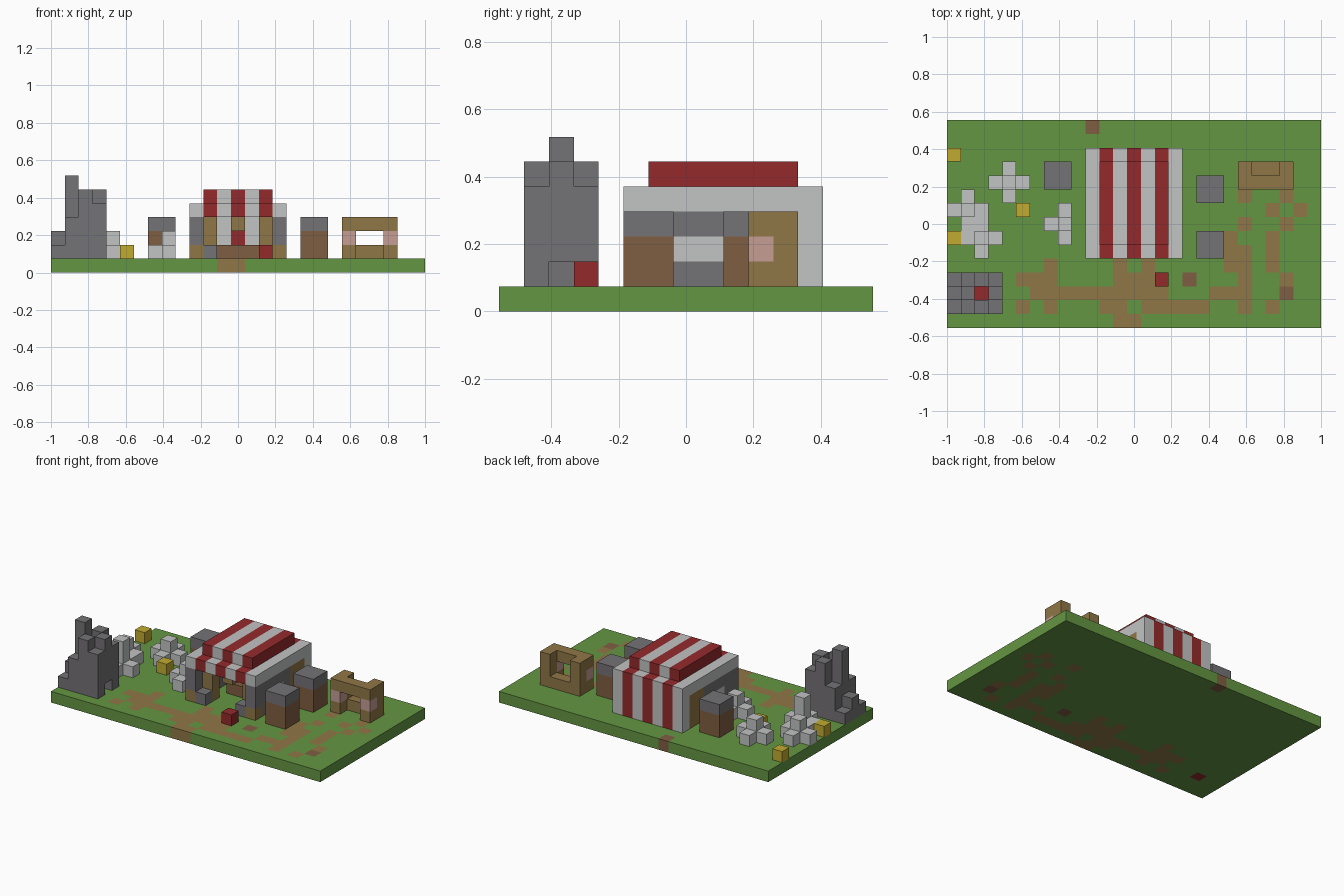
import bpy, bmesh
from mathutils import Vector

cube = bpy.data.objects.get("Cube")
if cube:
    bpy.data.objects.remove(cube, do_unlink=True)

NX, NY = 27, 15
U = 2 / NX  # block size


def linear(c):
    c /= 255
    return c / 12.92 if c <= 0.04045 else ((c + 0.055) / 1.055) ** 2.4


def material(name, *rgb):
    m = bpy.data.materials.new(name)
    m.use_nodes = True
    colour = [linear(c) for c in rgb] + [1]
    m.diffuse_color = colour
    m.node_tree.nodes["Principled BSDF"].inputs["Base Color"].default_value = colour
    return m


MATS = {
    "grass": material("grass green", 100, 150, 66),
    "path": material("path tan", 144, 119, 70),
    "soil": material("soil brown", 128, 94, 66),
    "stone": material("dark stone", 116, 114, 117),
    "pale": material("pale grey", 194, 195, 195),
    "red": material("deep red", 148, 42, 44),
    "gold": material("gold yellow", 192, 171, 48),
    "pink": material("dusty pink", 198, 157, 148),
}

parts = {}   # part name -> {cell: colour}
world = set()


def box(part, colour, x, y, z):
    """Fill a range of cells; each axis is one index or an inclusive pair."""
    spans = [range(a, a + 1) if isinstance(a, int) else range(a[0], a[1] + 1) for a in (x, y, z)]
    for i in spans[0]:
        for j in spans[1]:
            for k in spans[2]:
                c = colour(i) if callable(colour) else colour
                parts.setdefault(part, {})[i, j, k] = c
                world.add((i, j, k))


def stripe(i):
    return "red" if i in (11, 13, 15) else "pale"


# Ground slab, mapped from back row to front row
GROUND = [
    "..........d",
    "",
    "",
    "",
    "",
    ".....................t..t",
    ".......................t.t",
    ".....................t..t",
    "....................t..t",
    "....................tt.t",
    ".......t....t.t.....tt.t",
    ".....ttt....ttt..d...t..t",
    "..r...tttttttttt...ttt..d",
    ".....t.t...tt.ttttt..t.t",
    "............tt",
]
KEY = {".": "grass", "t": "path", "d": "soil", "r": "red"}
for row, text in enumerate(GROUND):
    for i, ch in enumerate(text.ljust(NX, ".")):
        box("ground", KEY[ch], i, NY - 1 - row, 0)

# Ruined tower with an open shaft and a doorway
HEIGHTS = [(1, 2, 1), (3, 6, 3), (5, 0, 5), (4, 5, 4)]
for i, column in enumerate(HEIGHTS):
    for j, h in enumerate(column):
        if h:
            box("tower", "stone", i, j + 1, (1, h))
del parts["tower"][3, 2, 1]
world.discard((3, 2, 1))

# Pale rock clusters: a tall middle with four low arms
for n, (i, j, h) in enumerate([(4, 10, 2), (1, 8, 2), (2, 6, 3), (8, 7, 2)]):
    name = f"rock_cluster_{n + 1}"
    box(name, "pale", i, j, (1, h))
    for di, dj in ((1, 0), (-1, 0), (0, 1), (0, -1)):
        if (i + di, j + dj) != (9, 7):
            box(name, "pale", i + di, j + dj, 1)

# Single crates
for n, (i, j) in enumerate([(0, 6), (0, 12), (5, 8)]):
    box(f"gold_crate_{n + 1}", "gold", i, j, 1)
box("red_crate", "red", 15, 3, 1)

# Brown stacks with stone caps
for n, (i, j) in enumerate([(7, 10), (18, 9), (18, 5)]):
    box(f"stack_{n + 1}", "soil", (i, i + 1), (j, j + 1), (1, 2))
    box(f"stack_{n + 1}", "stone", (i, i + 1), (j, j + 1), 3)

# Striped tent: roof, raised ridge and back wall
box("tent_roof", stripe, (10, 16), (5, 12), 4)
box("tent_ridge", stripe, (11, 15), (6, 11), 5)
box("tent_back", stripe, (10, 16), 12, (1, 3))

# Tent side walls with pale windows, front posts and steps
for i, inner in ((10, 11), (16, 15)):
    box("tent_side", "stone", i, (5, 9), (1, 3))
    box("tent_side", "pale", i, (7, 8), 2)
    box("tent_side", "path", i, (10, 11), (1, 3))
    box("tent_side", "path", i, 5, 1)
    box("front_post", "path", inner, 6, (1, 3))
    box("front_step", "stone", inner, 5, 1)
box("counter", "soil", (12, 14), 8, 1)
box("hanging_lamp", "path", 13, 6, 3)

# Timber gate with pink panels
box("gate", "path", (21, 24), 10, 3)
box("gate", "path", (22, 23), 11, 1)
for i in (21, 24):
    box("gate", "path", i, 11, (1, 3))
    box("gate", "path", i, 10, 1)
    box("gate", "pink", i, 10, 2)

# Turn every part into a mesh of its exposed block faces
AXES = [Vector((1, 0, 0)), Vector((0, 1, 0)), Vector((0, 0, 1))]
for name, cells in parts.items():
    bm = bmesh.new()
    names = sorted(set(cells.values()))
    for cell, colour in cells.items():
        centre = Vector(cell) + Vector((0.5, 0.5, 0.5))
        for a in range(3):
            for s in (-1, 1):
                n = AXES[a] * s
                if tuple(int(v) for v in Vector(cell) + n) in world:
                    continue
                p, q = AXES[(a + 1) % 3] / 2, AXES[(a + 2) % 3] / 2 * s
                mid = centre + n / 2
                ring = (mid - p - q, mid + p - q, mid + p + q, mid - p + q)
                face = bm.faces.new([bm.verts.new(v) for v in ring])
                face.material_index = names.index(colour)
    bmesh.ops.remove_doubles(bm, verts=bm.verts, dist=0.001)
    bmesh.ops.translate(bm, verts=bm.verts, vec=(-NX / 2, -NY / 2, 0))
    bmesh.ops.scale(bm, verts=bm.verts, vec=(U, U, U))
    mesh = bpy.data.meshes.new(name)
    bm.to_mesh(mesh)
    bm.free()
    for c in names:
        mesh.materials.append(MATS[c])
    bpy.context.collection.objects.link(bpy.data.objects.new(name, mesh))
